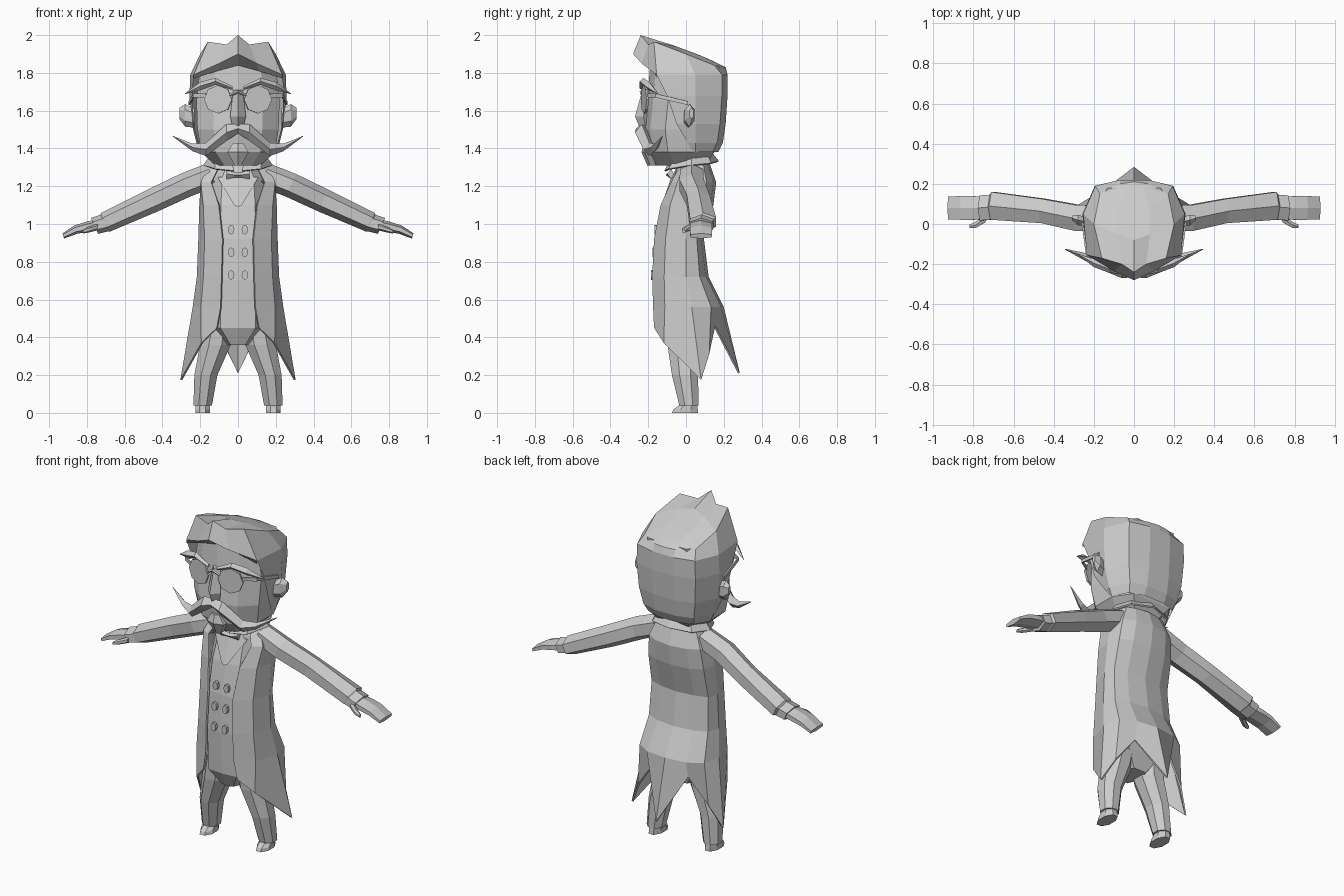
import bpy, bmesh
from math import sin, cos, pi


def loft(name, rows, closed=False, caps=False, mirror=True, thick=0):
    """Skin rows of points, mirror across x, flat shaded."""
    bm = bmesh.new()
    vs = [[bm.verts.new(p) for p in r] for r in rows]
    n = len(rows[0])
    for a, b in zip(vs, vs[1:]):
        for i in range(n if closed else n - 1):
            j = (i + 1) % n
            bm.faces.new((a[i], a[j], b[j], b[i]))
    if caps:
        bm.faces.new(vs[0])
        bm.faces.new(vs[-1])
    if mirror:
        bmesh.ops.mirror(bm, geom=bm.verts[:] + bm.edges[:] + bm.faces[:],
                         axis='X', merge_dist=0.0001)
    bmesh.ops.remove_doubles(bm, verts=bm.verts[:], dist=0.0001)
    bmesh.ops.recalc_face_normals(bm, faces=bm.faces[:])
    me = bpy.data.meshes.new(name)
    bm.to_mesh(me)
    bm.free()
    ob = bpy.data.objects.new(name, me)
    bpy.context.collection.objects.link(ob)
    if thick:
        m = ob.modifiers.new("thickness", 'SOLIDIFY')
        m.thickness, m.offset = thick, 0
    return ob


def tube(name, path, n=6, lean=0, axis='x', mirror=True, caps=True):
    """Rings (x, y, z, r1, r2) across the x or z axis."""
    rows = []
    for x, y, z, r1, r2 in path:
        ring = []
        for k in range(n):
            a = 2 * pi * (k + (0.5 if n != 4 else 0)) / n
            u, v = r1 * cos(a), r2 * sin(a)
            ring.append((x + lean * v, y + u, z + v) if axis == 'x' else (x + u, y + v, z))
        rows.append(ring)
    return loft(name, rows, True, caps, mirror)


# Face block
rows = []
for z, w, f, b in [(1.31, .12, -.16, .1), (1.38, .195, -.205, .15), (1.5, .215, -.22, .17),
                   (1.65, .22, -.205, .18), (1.84, .2, -.19, .18)]:
    rows.append([(0, f, z), (.6 * w, f + .03, z), (w, f + .11, z),
                 (w, b - .1, z), (.65 * w, b, z), (0, b, z)])
loft("head", rows, caps=True)

# Hair shell: sides and back, then the sloping crown
rows = []
for z, fx, fy, sx, b in [(1.38, .19, .03, .2, .17), (1.43, .21, .01, .22, .195),
                         (1.53, .235, -.05, .245, .21), (1.68, .24, -.1, .257, .22),
                         (1.79, .235, -.155, .253, .22)]:
    rows.append([(fx, fy, z), (sx, .05, z), (sx * .76, b - .03, z), (.07, b, z), (0, b, z)])
rows.append([(.16, -.17, 1.965), (.2, 0, 1.9), (.17, .15, 1.84), (.07, .2, 1.83), (0, .21, 1.83)])
rows.append([(.06, -.2, 1.95), (.08, -.05, 1.94), (.08, .08, 1.89), (.05, .17, 1.85), (0, .21, 1.83)])
rows.append([(0, -.24, 2.0), (0, -.08, 1.95), (0, .07, 1.895), (0, .15, 1.86), (0, .21, 1.83)])
loft("hair", rows)

# Swept-up front of the hair
loft("hair_quiff", [
    [(0, -.19, 1.84), (.11, -.17, 1.81), (.235, -.155, 1.77)],
    [(0, -.28, 1.9), (.1, -.235, 1.85), (.235, -.155, 1.79)],
    [(0, -.24, 2.0), (.06, -.2, 1.95), (.16, -.17, 1.965)]])

# Facial features
tube("ear", [(.23, .01, 1.56, .025, .05), (.28, .02, 1.575, .03, .06), (.31, .03, 1.585, .012, .03)])
tube("nose", [(0, -.2, 1.71, .025, .03), (0, -.225, 1.57, .042, .045), (0, -.215, 1.52, .03, .035)],
     n=4, axis='z', mirror=False)
tube("moustache", [(0, -.235, 1.505, .03, .025), (.06, -.235, 1.485, .035, .045),
                   (.17, -.195, 1.395, .03, .035), (.24, -.165, 1.405, .02, .02),
                   (.345, -.125, 1.465, .002, .002)], n=4, caps=False)
tube("eyebrow", [(.03, -.235, 1.72, .012, .01), (.12, -.225, 1.755, .02, .018),
                 (.2, -.195, 1.73, .02, .022), (.28, -.15, 1.69, .002, .002)], n=4)
tube("goatee", [(0, -.205, 1.43, .03, .02), (0, -.2, 1.38, .065, .035), (0, -.175, 1.31, .02, .03)],
     axis='z', mirror=False)


# Discs facing forward: lenses and waistcoat buttons
def disc(name, x, y, z, r, depth, sx=1):
    bpy.ops.mesh.primitive_cylinder_add(vertices=8, radius=r, depth=depth, location=(x, y, z),
                                        rotation=(pi / 2, 0, 0))
    ob = bpy.context.object
    ob.name = name
    ob.scale.x = sx
    return ob


for s in (-1, 1):
    disc("spectacle_lens", s * .105, -.218, 1.66, .075, .012).rotation_euler.z = s * .2
    for z, y in ((.97, -.157), (.85, -.168), (.73, -.175)):
        disc("button", s * .036, y, z, .026, .018, .65)
tube("spectacle_bridge", [(0, -.238, 1.7, .007, .008), (.045, -.232, 1.68, .007, .008)], n=4, caps=False)
loft("spectacle_temple", [[(.17, -.2, z), (.235, -.16, z), (.258, .01, z - .04)] for z in (1.67, 1.69)],
     thick=.008)

# Torso with waistcoat and neck
rows = []
for z, w, f, b in [(.36, .07, -.11, .05), (.45, .17, -.155, .08), (.7, .17, -.165, .08),
                   (.92, .17, -.152, .06), (1.1, .165, -.12, .1), (1.25, .15, -.07, .12),
                   (1.31, .11, -.05, .1), (1.38, .1, -.06, .1)]:
    rows.append([(0, f, z), (.55 * w, f + .008, z), (w, (f + b) / 2, z), (.6 * w, b, z), (0, b, z)])
loft("torso", rows, caps=True)

# Shirt front and bow tie
loft("shirt_front", [[(0, -.077, 1.25), (0, -.132, 1.09)], [(.11, -.065, 1.25), (.02, -.13, 1.1)]])
tube("bow_tie", [(0, -.09, 1.26, .018, .014), (.02, -.09, 1.26, .015, .014),
                 (.06, -.08, 1.265, .018, .028)], n=4)

# Collar
loft("collar", [
    [(.02, -.11, 1.28), (.12, -.09, 1.29), (.18, .03, 1.31), (.13, .13, 1.32), (0, .17, 1.33)],
    [(.03, -.09, 1.32), (.12, -.06, 1.335), (.15, .03, 1.35), (.1, .11, 1.37), (0, .13, 1.38)]],
    thick=.01)

# Tailcoat, open at the front, with three pointed tails
rows = []
for z, fx, fy, sx, sy, b in [(1.32, .09, -.02, .14, .04, .12), (1.22, .14, -.075, .185, .03, .155),
                             (1.1, .1, -.13, .2, .02, .14), (.92, .08, -.165, .205, 0, .09),
                             (.72, .085, -.175, .213, 0, .115), (.56, .09, -.17, .235, .03, .195)]:
    rows.append([(fx, fy, z), ((fx + sx) / 2 + .03, fy * .7 + .01, z), (sx, sy, z),
                 (sx * .9, sy * .4 + b * .6, z), (sx * .55, b - .015, z), (0, b, z)])
rows.append([(.11, -.165, .45), (.19, -.115, .37), (.3, .08, .175),
             (.23, .12, .31), (.12, .15, .46), (0, .28, .21)])
loft("tailcoat", rows, thick=.01)

# Arms with cuffs, hands and thumbs
tube("sleeve", [(.14, .03, 1.26, .07, .06), (.28, .03, 1.205, .075, .06), (.45, .065, 1.125, .07, .058),
                (.7, .09, 1.01, .08, .05), (.71, .085, 1.005, .068, .042)], lean=.45)
tube("cuff", [(.69, .085, 1.01, .072, .045), (.76, .08, .99, .072, .042)], lean=.45)
tube("hand", [(.72, .08, 1.0, .06, .03), (.8, .08, .985, .068, .026), (.86, .08, .97, .068, .022),
              (.925, .08, .937, .066, .014)], lean=.3)
tube("thumb", [(.74, .03, .985, .025, .018), (.79, -.005, .97, .018, .015), (.82, -.012, .96, .01, .01)])

# Legs and shoes
tube("trouser_leg", [(.1, -.01, .5, .08, .1), (.12, -.015, .36, .088, .09), (.17, -.005, .2, .066, .075),
                     (.187, .015, .04, .053, .055)], n=8, axis='z')
tube("shoe", [(.187, -.005, 0, .042, .075), (.187, -.002, .018, .042, .07), (.187, .015, .045, .04, .048)],
     n=8, axis='z')
